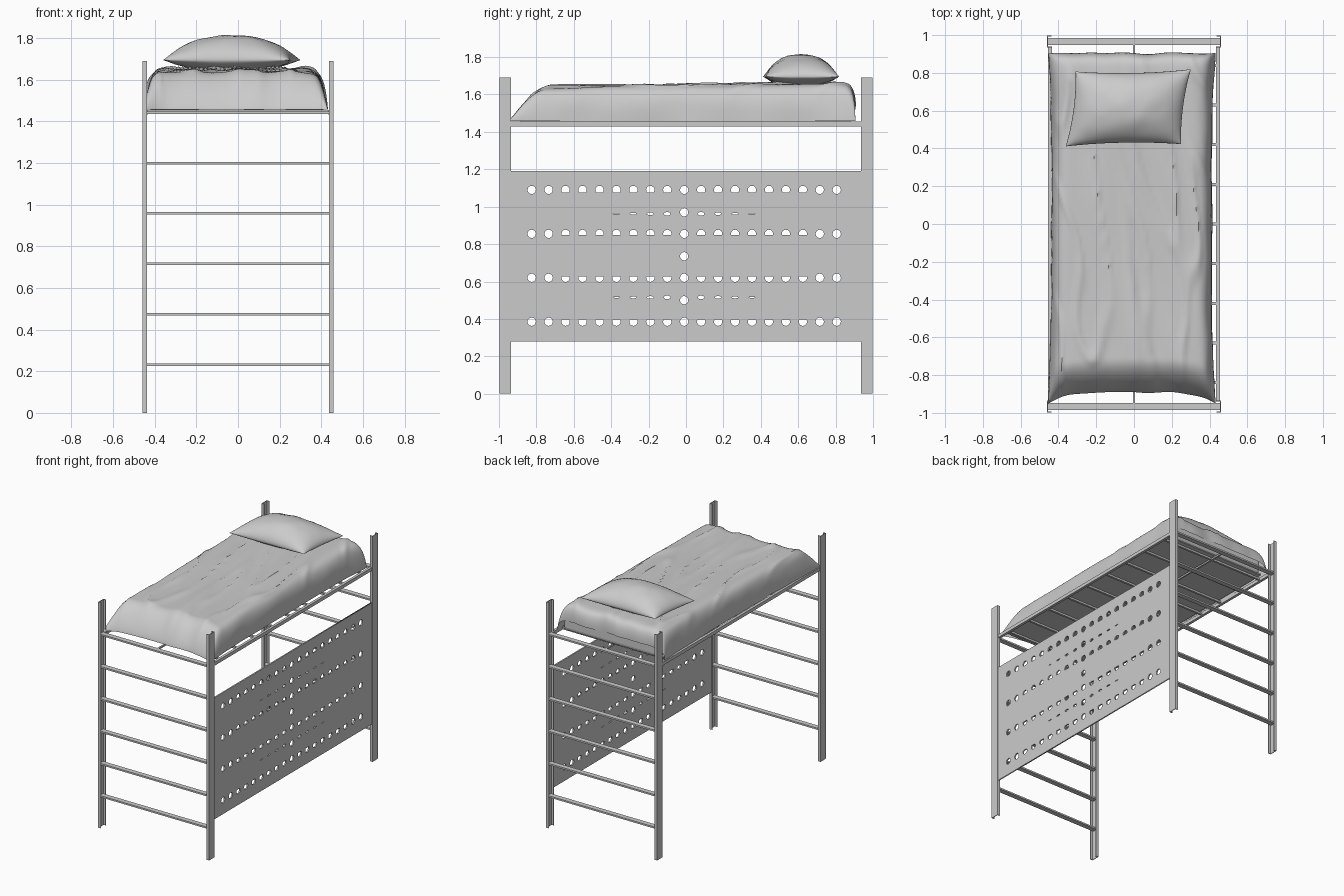
import bpy, bmesh, math
from mathutils import noise, Vector

if "Cube" in bpy.data.objects:
    bpy.data.objects.remove(bpy.data.objects["Cube"])


def box(name, x, y, z, bevel=0.0):
    bm = bmesh.new()
    bmesh.ops.create_cube(bm, size=1)
    for v in bm.verts:
        for i, r in enumerate((x, y, z)):
            v.co[i] = r[0] if v.co[i] < 0 else r[1]
    if bevel:
        bmesh.ops.bevel(bm, geom=bm.edges[:], offset=bevel, segments=4, profile=0.5, affect='EDGES')
    return finish(name, bm)


def finish(name, bm, smooth=None):
    bmesh.ops.recalc_face_normals(bm, faces=bm.faces)
    me = bpy.data.meshes.new(name)
    bm.to_mesh(me)
    bm.free()
    ob = bpy.data.objects.new(name, me)
    bpy.context.collection.objects.link(ob)
    if smooth:
        bpy.ops.object.select_all(action='DESELECT')
        ob.select_set(True)
        bpy.context.view_layer.objects.active = ob
        bpy.ops.object.shade_smooth_by_angle(angle=math.radians(smooth))
    return ob


def sheet(bm, nu, nv, fn):
    """Grid surface; samples are packed toward the edges."""
    def s(i, n):
        return math.sin(math.pi / 2 * (2 * i / n - 1))
    rows = [[bm.verts.new(fn(s(i, nu), s(j, nv))) for i in range(nu + 1)] for j in range(nv + 1)]
    for j in range(nv):
        for i in range(nu):
            bm.faces.new((rows[j][i], rows[j][i + 1], rows[j + 1][i + 1], rows[j + 1][i]))


# Channel posts, open toward the inside of the bed
for sx in (-1, 1):
    for sy in (-1, 1):
        prof = [(0.46, 0.935), (0.46, 0.998), (0.438, 0.998), (0.438, 0.993),
                (0.455, 0.993), (0.455, 0.94), (0.438, 0.94), (0.438, 0.935)]
        bm = bmesh.new()
        f = bm.faces.new([bm.verts.new((sx * x, sy * y, 0)) for x, y in prof])
        ext = bmesh.ops.extrude_face_region(bm, geom=[f])
        for v in ext['geom']:
            if isinstance(v, bmesh.types.BMVert):
                v.co.z = 1.69
        finish("corner_post", bm)

# Ladder rungs at both ends
for sy in (-1, 1):
    for k in range(6):
        z = 0.232 + 0.242 * k
        y0, y1 = sorted((sy * 0.948, sy * 0.986))
        box("end_rung", (-0.455, 0.455), (y0, y1), (z - 0.006, z + 0.006))

# Bed base: side rails, middle rail and cross slats
for sx in (-1, 1):
    x0, x1 = sorted((sx * 0.435, sx * 0.455))
    box("side_rail", (x0, x1), (-0.94, 0.94), (1.43, 1.455))
box("middle_rail", (-0.006, 0.006), (-0.95, 0.95), (1.436, 1.448))
for k in range(9):
    y = -0.84 + 0.21 * k
    box("cross_slat", (-0.437, 0.437), (y - 0.008, y + 0.008), (1.438, 1.452))

# Perforated side panel, drawn as a flat filled curve
cu = bpy.data.curves.new("side_panel", 'CURVE')
cu.dimensions = '2D'
cu.fill_mode = 'BOTH'
cu.extrude = 0.005


def loop(pts):
    sp = cu.splines.new('POLY')
    sp.points.add(len(pts) - 1)
    for p, (a, b) in zip(sp.points, pts):
        p.co = (a, b, 0, 1)
    sp.use_cyclic_u = True


def hole(y, z, lo=-1.0, hi=1.0, r=0.022):
    ring = [(math.cos(math.tau * k / 20), math.sin(math.tau * k / 20)) for k in range(20)]
    cut = [(a, b) for a, b in ring if lo <= b <= hi]
    loop([(y + r * a, z + r * b) for a, b in cut])


loop([(-0.937, 0.28), (0.937, 0.28), (0.937, 1.19), (-0.937, 1.19)])
for z, lo, hi in ((1.09, -0.6, 1), (0.855, -0.35, 1), (0.62, -1, 0.35), (0.385, -1, 0.6)):
    for i in range(19):
        full = i in (0, 1, 9, 17, 18)
        hole(-0.825 + 0.0906 * i, z, *((-1, 1) if full else (lo, hi)))
for z in (0.97, 0.735, 0.5):
    hole(-0.01, z)
for z in (0.962, 0.515):
    for k in (-4, -3, -2, -1, 1, 2, 3, 4):
        h = 0.012 * (1 - abs(k) / 5)
        loop([(-0.01 + 0.0906 * k + 0.018 * math.cos(t * math.tau / 10),
               z + h * math.sin(t * math.tau / 10)) for t in range(10)])
tmp = bpy.data.objects.new("side_panel_curve", cu)
bpy.context.collection.objects.link(tmp)
bpy.context.view_layer.update()
me = bpy.data.meshes.new_from_object(tmp.evaluated_get(bpy.context.evaluated_depsgraph_get()))
bpy.data.objects.remove(tmp)
panel = bpy.data.objects.new("side_panel", me)
bpy.context.collection.objects.link(panel)
panel.rotation_euler = (math.pi / 2, 0, math.pi / 2)
panel.location.x = 0.449

# Mattress under the cover
box("mattress", (-0.405, 0.395), (-0.77, 0.895), (1.455, 1.57), 0.03)
box("mattress_base", (-0.42, 0.41), (-0.885, 0.88), (1.455, 1.466))


# Rumpled cover with pinched corners and a sloping foot end
def cover(u, v):
    x = -0.012 + u * (0.425 + 0.018 * v * v * v * v)
    y = v * (0.905 if v > 0 else 0.89 + 0.06 * u ** 4)
    ex = max(0, 1 - abs(u) ** 16) ** 0.5
    if v < 0:
        d = min(1, (1 + v) / 0.2)
        ey = math.sin(math.pi / 2 * d) ** 0.75
    else:
        ey = max(0, 1 - v ** 40) ** 0.5 * 0.6 + 0.4
    n = noise.noise(Vector((x * 9 + y * 1.5, y * 2.2, 0.3)))
    fold = max(0, 1 - abs(noise.noise(Vector((x * 6 + y, y * 1.4, 5.1)))) * 9)
    z = 1.458 + 0.19 * ex * ey + 0.01 * v * ex * ey
    z += (0.009 * n + 0.011 * fold) * ex * ey
    side = noise.noise(Vector((u * 3, y * 5, 2 + z * 6)))
    x += 0.008 * side * abs(u) ** 6
    y += 0.01 * noise.noise(Vector((x * 7, v, 9))) * abs(v) ** 6
    return (x, y, z)


bm = bmesh.new()
sheet(bm, 64, 110, cover)
finish("bed_cover", bm, 50)


# Pillow: two bulged sheets welded at a pinched rim
def pillow(side):
    def fn(u, v):
        x = -0.03 + 0.305 * u * (1 - 0.05 * (1 - v * v)) + 0.026 * v
        y = 0.615 + 0.198 * v * (1 - 0.07 * (1 - u * u)) + 0.006 * u
        b = (max(0, 1 - u * u) * max(0, 1 - v * v)) ** 0.55
        w = 0.006 * noise.noise(Vector((x * 12, y * 12, side))) * b
        return (x, y, 1.695 + (0.12 if side > 0 else -0.055) * b + w)
    return fn


bm = bmesh.new()
for s in (1, -1):
    sheet(bm, 32, 24, pillow(s))
bmesh.ops.remove_doubles(bm, verts=bm.verts, dist=0.0002)
finish("pillow", bm, 60)
